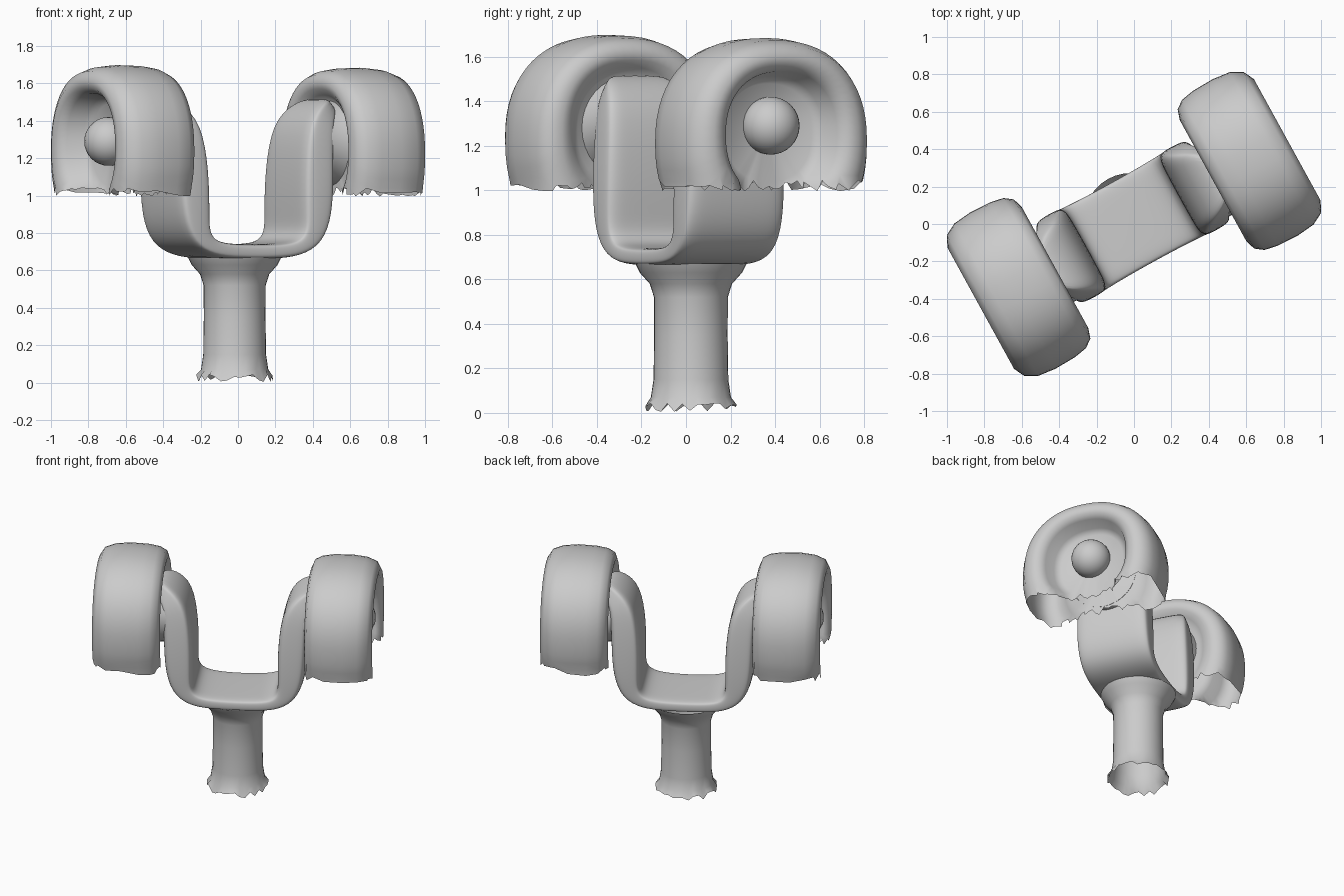
import bpy, bmesh, math, random
from mathutils import Matrix, Vector

random.seed(4)
cube = bpy.data.objects.get("Cube")
if cube:
    bpy.data.objects.remove(cube, do_unlink=True)

TURN = Matrix.Rotation(math.radians(28.8), 4, 'Z')   # the wheel axis is turned in plan
CUT_Z = 1.035

grey = bpy.data.materials.new("plain grey")
grey.use_nodes = True
grey.diffuse_color = (0.6, 0.6, 0.6, 1)
bsdf = grey.node_tree.nodes["Principled BSDF"]
bsdf.inputs["Base Color"].default_value = grey.diffuse_color
bsdf.inputs["Roughness"].default_value = 0.8


def finish(bm, name, angle=50, subdivide=0):
    """Turn a bmesh into a smooth shaded object."""
    bmesh.ops.remove_doubles(bm, verts=bm.verts, dist=0.0005)
    bmesh.ops.recalc_face_normals(bm, faces=bm.faces)
    bmesh.ops.transform(bm, matrix=TURN, verts=bm.verts)
    mesh = bpy.data.meshes.new(name)
    bm.to_mesh(mesh)
    bm.free()
    mesh.materials.append(grey)
    obj = bpy.data.objects.new(name, mesh)
    bpy.context.collection.objects.link(obj)
    if subdivide:
        mod = obj.modifiers.new("smooth", 'SUBSURF')
        mod.levels = mod.render_levels = subdivide
    bpy.ops.object.select_all(action='DESELECT')
    obj.select_set(True)
    bpy.context.view_layer.objects.active = obj
    bpy.ops.object.shade_smooth_by_angle(angle=math.radians(angle))


def skin(bm, rings, caps=False):
    """Join a list of closed rings of points with quads."""
    loops = [[bm.verts.new(p) for p in ring] for ring in rings]
    for a, b in zip(loops, loops[1:]):
        for i in range(len(a)):
            j = (i + 1) % len(a)
            bm.faces.new((a[i], a[j], b[j], b[i]))
    if caps:
        bm.faces.new(loops[0])
        bm.faces.new(loops[-1])


def rounded(half_w, half_h, count, power=1.0):
    """Closed outline: a circle at power 1, squarer as the power falls."""
    points = []
    for i in range(count):
        c, s = math.cos(math.tau * i / count), math.sin(math.tau * i / count)
        points.append((math.copysign(abs(c) ** power, c) * half_w,
                       math.copysign(abs(s) ** power, s) * half_h))
    return points


def ragged(bm, up, down, below):
    """Roughen the open lower edge."""
    for v in bm.verts:
        if v.is_boundary and v.co.z < below:
            v.co.z += random.uniform(-down, up)


# Wheels: barrel tyre dished on both faces, open underneath;
# the dishes sit a little above the middle of the tyre
TYRE = [(0.56, 0.001), (0.555, 0.25), (0.52, 0.29), (0.492, 0.33), (0.482, 0.37),
        (0.50, 0.425), (0.545, 0.458), (0.62, 0.472), (0.74, 0.476), (0.84, 0.465),
        (0.905, 0.43), (0.935, 0.37), (0.925, 0.32), (0.89, 0.285), (0.80, 0.26),
        (0.77, 0.22), (0.76, 0.001)]
for side, label, middle in ((-1, "right", 1.222), (1, "left", 1.208)):
    bm = bmesh.new()
    rings = []
    for u, r in TYRE:
        lift = middle + 0.08 * max(0, 1 - r / 0.46) ** 0.7
        rings.append([(side * u, y, lift + z) for y, z in rounded(r, r, 60, 0.88)])
    skin(bm, rings)
    bmesh.ops.remove_doubles(bm, verts=bm.verts, dist=0.003)
    bmesh.ops.bisect_plane(bm, geom=bm.verts[:] + bm.edges[:] + bm.faces[:],
                           plane_co=(0, 0, CUT_Z), plane_no=(0, 0, 1), clear_inner=True)
    ragged(bm, 0.01, 0.04, CUT_Z + 0.001)
    finish(bm, label + "_wheel")

    # Rounded hub in the outer dish
    bm = bmesh.new()
    bmesh.ops.create_uvsphere(bm, u_segments=28, v_segments=16, radius=0.13,
                              matrix=Matrix.Translation((side * 0.79, 0, 1.29)))
    finish(bm, label + "_hub")

    # Boss joining the arm to the inner dish
    bm = bmesh.new()
    skin(bm, [[(side * u, y, 1.28 + z) for y, z in rounded(r, r, 32)]
              for u, r in ((0.43, 0.21), (0.50, 0.21), (0.56, 0.23))])
    finish(bm, label + "_axle_boss")

# Yoke: wide strap bent into a U, as stations of (u, z, half width, half thickness)
HALF = [(0.53, 1.50, 0.12, 0.03), (0.47, 1.46, 0.18, 0.06), (0.40, 1.37, 0.225, 0.09),
        (0.38, 1.12, 0.25, 0.10), (0.375, 0.90, 0.255, 0.095), (0.345, 0.775, 0.25, 0.07),
        (0.26, 0.715, 0.245, 0.045), (0.12, 0.70, 0.24, 0.04)]
stations = HALF + [(-u, z, w, t) for u, z, w, t in reversed(HALF)]
rings = []
for i, (u, z, w, t) in enumerate(stations):
    before, after = stations[max(i - 1, 0)], stations[min(i + 1, len(stations) - 1)]
    along = Vector((after[0] - before[0], 0, after[1] - before[1])).normalized()
    normal = Vector((-along.z, 0, along.x))
    rings.append([Vector((u, across + 0.012, z)) + normal * depth
                  for across, depth in rounded(w, t, 24, 0.35)])
bm = bmesh.new()
skin(bm, rings, caps=True)
finish(bm, "yoke", subdivide=2)

# Column: slim post with a flared foot and a flared head under the yoke
POST = [(0.025, 0.205), (0.07, 0.18), (0.15, 0.168), (0.35, 0.165), (0.52, 0.166),
        (0.58, 0.185), (0.63, 0.23), (0.67, 0.25)]
bm = bmesh.new()
skin(bm, [[(x - 0.005, y + 0.028, z) for x, y in rounded(r, r, 36)] for z, r in POST])
ragged(bm, 0.02, 0.02, 0.1)
finish(bm, "column")
